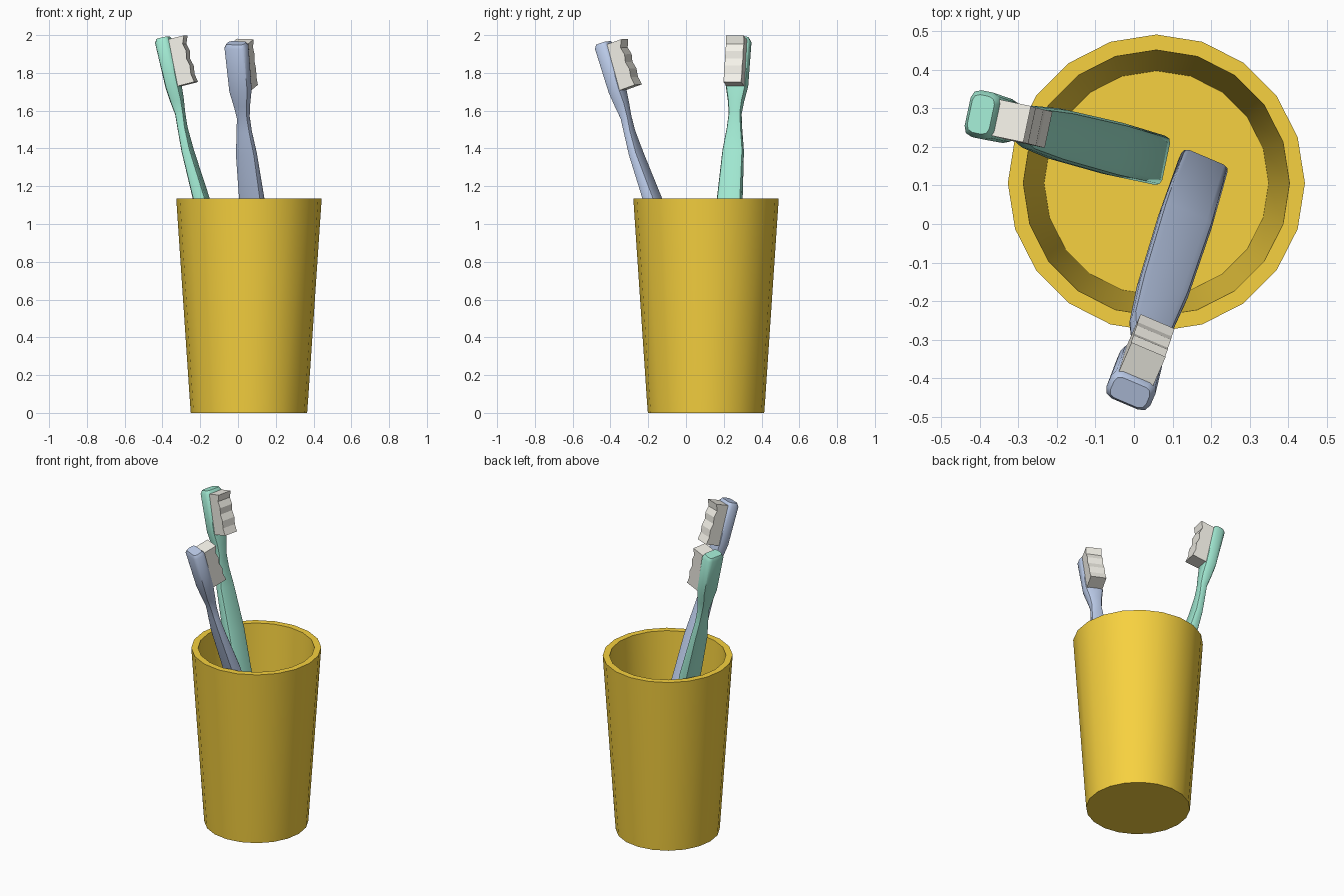
import bpy, bmesh, math
from mathutils import Vector, Matrix

if "Cube" in bpy.data.objects:
    bpy.data.objects.remove(bpy.data.objects["Cube"])


def material(name, rgb):
    m = bpy.data.materials.new(name)
    m.diffuse_color = (*rgb, 1)
    m.use_nodes = True
    m.node_tree.nodes["Principled BSDF"].inputs["Base Color"].default_value = m.diffuse_color
    return m


def finish(name, bm, mat, angle):
    bmesh.ops.recalc_face_normals(bm, faces=bm.faces)
    me = bpy.data.meshes.new(name)
    bm.to_mesh(me)
    bm.free()
    me.materials.append(mat)
    ob = bpy.data.objects.new(name, me)
    bpy.context.collection.objects.link(ob)
    bpy.ops.object.select_all(action='DESELECT')
    ob.select_set(True)
    bpy.context.view_layer.objects.active = ob
    if angle:
        bpy.ops.object.shade_smooth_by_angle(angle=math.radians(angle))
    return ob


def loft(rings):
    """Skin closed rings of points and cap both ends."""
    bm = bmesh.new()
    vs = [[bm.verts.new(p) for p in r] for r in rings]
    n = len(vs[0])
    for a, b in zip(vs, vs[1:]):
        for i in range(n):
            j = (i + 1) % n
            bm.faces.new((a[i], a[j], b[j], b[i]))
    bm.faces.new(vs[0])
    bm.faces.new(vs[-1])
    return bm


# Tapered cup: outer wall, rim, inner wall, floor
CUP = [(0.308, 0), (0.314, 0.08), (0.385, 1.135), (0.345, 1.135), (0.291, 0.08)]
rings = []
for r, z in CUP:
    rings.append([(0.058 + r * math.cos(math.tau * i / 20),
                   0.106 + r * math.sin(math.tau * i / 20), z) for i in range(20)])
finish("cup", loft(rings), material("cup_orange", (0.93, 0.64, 0.05)), 30)

# Brush body stations: distance along, offset toward bristles, width, thickness
BODY = [(0.0, 0.0, 0.105, 0.035), (0.02, 0.0, 0.13, 0.055), (0.5, 0.0, 0.14, 0.066),
        (1.08, -0.004, 0.133, 0.07), (1.34, -0.014, 0.112, 0.05), (1.46, -0.012, 0.08, 0.044),
        (1.54, -0.006, 0.066, 0.048), (1.61, -0.006, 0.084, 0.066), (1.69, -0.006, 0.116, 0.074),
        (1.93, 0.0, 0.124, 0.082), (1.95, 0.0, 0.10, 0.06)]
# Bristle side profile: distance along, height
BRISTLES = [(1.68, 0.02), (1.68, 0.118), (1.725, 0.11), (1.77, 0.116), (1.81, 0.106),
            (1.85, 0.115), (1.89, 0.105), (1.932, 0.122), (1.932, 0.03)]
cream = material("bristle_cream", (0.90, 0.88, 0.81))


def section(s, u, w, t):
    """Rectangle with rounded corners in the local X (thickness) / Y (width) plane."""
    c = 0.3 * t
    a, b = t / 2, w / 2
    quarter = [(a, b - c), (a - 0.29 * c, b - 0.29 * c), (a - c, b)]
    pts = quarter + [(-x, y) for x, y in reversed(quarter)]
    pts += [(-x, -y) for x, y in pts]
    return [(u + x, y, s) for x, y in pts]


def brush(name, base, tip, facing, rgb):
    base, tip = Vector(base), Vector(tip)
    axis = (tip - base).normalized()
    k = (tip - base).length / 1.95
    u = Vector((-math.cos(math.radians(facing)), -math.sin(math.radians(facing)), 0))
    u = (u - axis * u.dot(axis)).normalized()
    v = axis.cross(u)
    frame = Matrix.Translation(base) @ Matrix((u, v, axis)).transposed().to_4x4()

    # Handle, neck and head
    bm = loft([section(s * k, o, w, t) for s, o, w, t in BODY])
    bm.transform(frame)
    finish(name + "_handle", bm, material(name, rgb), 40)

    # Wavy bristle block
    bm = loft([[(h, y, s * k) for s, h in BRISTLES] for y in (-0.048, 0.048)])
    bm.transform(frame)
    finish(name + "_bristles", bm, cream, 0)


brush("green_brush", (0.062, 0.166, 0.09), (-0.397, 0.284, 1.986), 168, (0.36, 0.82, 0.65))
brush("blue_brush", (0.180, 0.155, 0.10), (-0.010, -0.437, 1.958), 247, (0.50, 0.60, 0.82))
